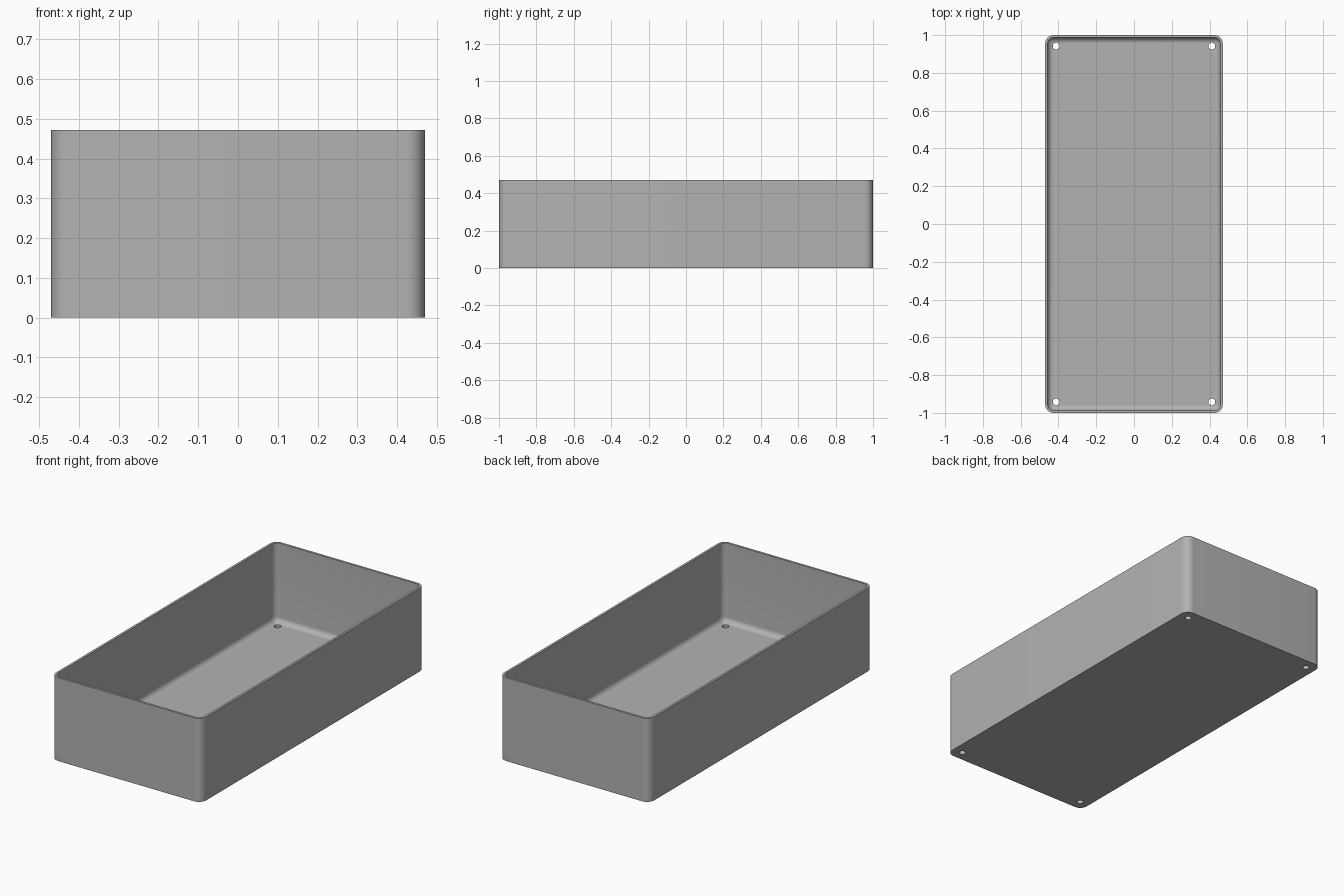
import bpy, bmesh, math

cube = bpy.data.objects.get("Cube")
if cube:
    bpy.data.objects.remove(cube, do_unlink=True)

HALF_X, HALF_Y, HEIGHT = 0.47, 1.0, 0.472
CORNER, WALL, FLOOR = 0.045, 0.013, 0.024
FILLET = CORNER - WALL - 0.002
HOLE_X, HOLE_Y, HOLE_R = 0.412, 0.942, 0.018
STEPS = 10

grey = bpy.data.materials.new("plain grey")
grey.use_nodes = True
colour = (0.45, 0.45, 0.45, 1)
grey.diffuse_color = colour
grey.node_tree.nodes["Principled BSDF"].inputs["Base Color"].default_value = colour


def ring(bm, inset, z):
    """Rounded rectangle loop, inset from the outer wall."""
    r = CORNER - inset
    verts = []
    for i, (sx, sy) in enumerate([(1, 1), (-1, 1), (-1, -1), (1, -1)]):
        for k in range(STEPS + 1):
            a = math.pi / 2 * (i + k / STEPS)
            verts.append(bm.verts.new((sx * (HALF_X - CORNER) + r * math.cos(a),
                                       sy * (HALF_Y - CORNER) + r * math.sin(a), z)))
    return verts


# Tray shell: outer wall, rim, inner wall, then the fillet into the floor
profile = [(0, 0), (0, HEIGHT), (WALL, HEIGHT)]
for k in range(9):
    a = math.pi / 2 * k / 8
    profile.append((WALL + FILLET * (1 - math.cos(a)),
                    FLOOR + FILLET * (1 - math.sin(a))))

bm = bmesh.new()
rings = [ring(bm, inset, z) for inset, z in profile]
for low, high in zip(rings, rings[1:]):
    for i in range(len(low)):
        j = (i + 1) % len(low)
        bm.faces.new((low[i], low[j], high[j], high[i]))
bm.faces.new(rings[0][::-1])
bm.faces.new(rings[-1])
bmesh.ops.recalc_face_normals(bm, faces=bm.faces)
mesh = bpy.data.meshes.new("tray")
bm.to_mesh(mesh)
bm.free()
tray = bpy.data.objects.new("tray", mesh)
bpy.context.collection.objects.link(tray)
mesh.materials.append(grey)

# Screw holes through the floor corners
for sx in (-1, 1):
    for sy in (-1, 1):
        bpy.ops.mesh.primitive_cylinder_add(vertices=32, radius=HOLE_R, depth=0.2,
                                            location=(sx * HOLE_X, sy * HOLE_Y, 0))
        cutter = bpy.context.object
        cutter.name = "hole_cutter"
        cutter.data.materials.append(grey)
        cutter.hide_render = True
        cut = tray.modifiers.new("screw_hole", "BOOLEAN")
        cut.operation = "DIFFERENCE"
        cut.solver = "EXACT"
        cut.object = cutter
        bpy.ops.object.select_all(action="DESELECT")
        tray.select_set(True)
        bpy.context.view_layer.objects.active = tray
        bpy.ops.object.modifier_apply(modifier=cut.name)
        bpy.data.objects.remove(cutter, do_unlink=True)

bpy.ops.object.shade_smooth_by_angle(angle=math.radians(30))
